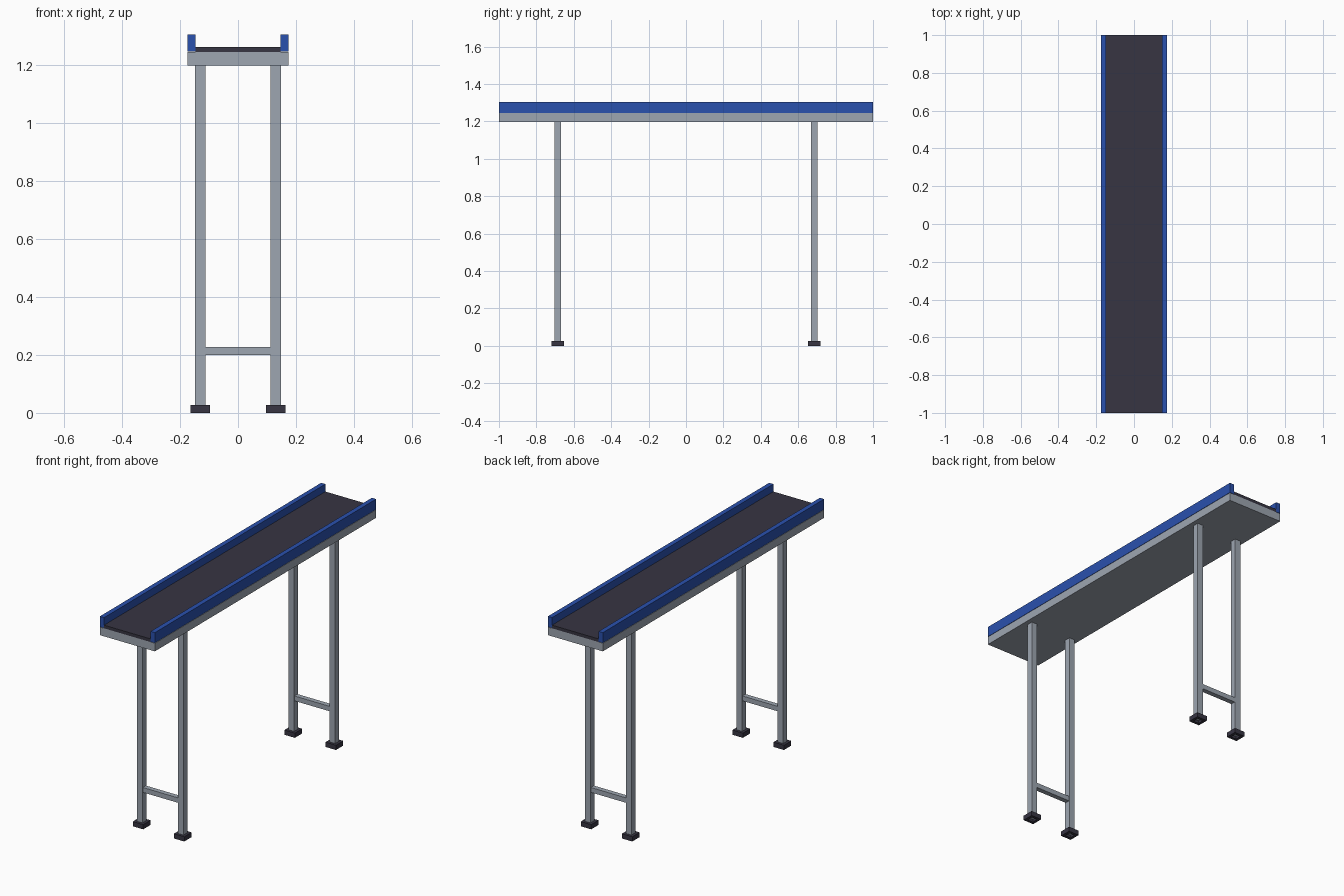
import bpy
import bmesh
from mathutils import Matrix, Vector

cube = bpy.data.objects.get("Cube")
if cube:
    bpy.data.objects.remove(cube, do_unlink=True)


def material(name, rgb):
    mat = bpy.data.materials.new(name)
    mat.use_nodes = True
    mat.diffuse_color = (*rgb, 1)
    mat.node_tree.nodes["Principled BSDF"].inputs["Base Color"].default_value = (*rgb, 1)
    return mat


steel = material("grey steel", (0.34, 0.38, 0.44))
blue = material("blue paint", (0.023, 0.082, 0.42))
rubber = material("dark rubber", (0.038, 0.035, 0.055))


def box(name, low, high, mat, recess=None):
    """Box between two corners; recess = (border, depth) hollows its underside."""
    low, high = Vector(low), Vector(high)
    bm = bmesh.new()
    place = Matrix.Translation((low + high) / 2) @ Matrix.Diagonal((*(high - low), 1))
    bmesh.ops.create_cube(bm, size=1, matrix=place)
    if recess:
        bm.normal_update()
        bottom = [f for f in bm.faces if f.normal.z < -0.9]
        bmesh.ops.inset_region(bm, faces=bottom, thickness=recess[0])
        bmesh.ops.translate(bm, verts=bottom[0].verts, vec=(0, 0, recess[1]))
        # Flat wall between rim and hollow, ending at the leg
        bottom_rim = [v for v in bm.verts if v.co.z < low.z + 1e-5]
        hollow = bottom[0]
        rim = bmesh.ops.extrude_discrete_faces(bm, faces=[hollow])["faces"][0] if not bottom_rim else hollow
        rim.smooth = False
    mesh = bpy.data.meshes.new(name)
    bm.to_mesh(mesh)
    bm.free()
    mesh.materials.append(mat)
    obj = bpy.data.objects.new(name, mesh)
    bpy.context.collection.objects.link(obj)
    return obj


def foot(name, x, y):
    """Square rubber sleeve closed around the leg, hollow underneath."""
    outer, inner, height = 0.033, 0.0175, 0.027
    for s, side in ((-1, "right"), (1, "left")):
        a, b = sorted((x + s * inner, x + s * outer))
        box(f"{name}_{side}_wall", (a, y - outer, 0), (b, y + outer, height), rubber)
    for s, side in ((-1, "front"), (1, "back")):
        a, b = sorted((y + s * inner, y + s * outer))
        box(f"{name}_{side}_wall", (x - inner, a, 0), (x + inner, b, height), rubber)


# Bed, belt and side guards
box("bed_frame", (-0.174, -1, 1.198), (0.174, 1, 1.244), steel)
box("belt", (-0.147, -1, 1.244), (0.147, 1, 1.262), rubber)
for s, side in ((-1, "right"), (1, "left")):
    a, b = sorted((s * 0.147, s * 0.174))
    box(f"{side}_guard", (a, -1, 1.246), (b, 1, 1.305), blue)

# Two leg frames, each with a cross bar and rubber feet
leg_x, leg_y, half = 0.13, 0.685, 0.0175
for t, end in ((-1, "front"), (1, "back")):
    y = t * leg_y
    for s, side in ((-1, "right"), (1, "left")):
        x = s * leg_x
        box(f"{end}_{side}_leg", (x - half, y - half, 0.015), (x + half, y + half, 1.198), steel)
        foot(f"{end}_{side}_foot", x, y)
    box(f"{end}_cross_bar", (half - leg_x, y - 0.014, 0.2), (leg_x - half, y + 0.014, 0.228), steel)
